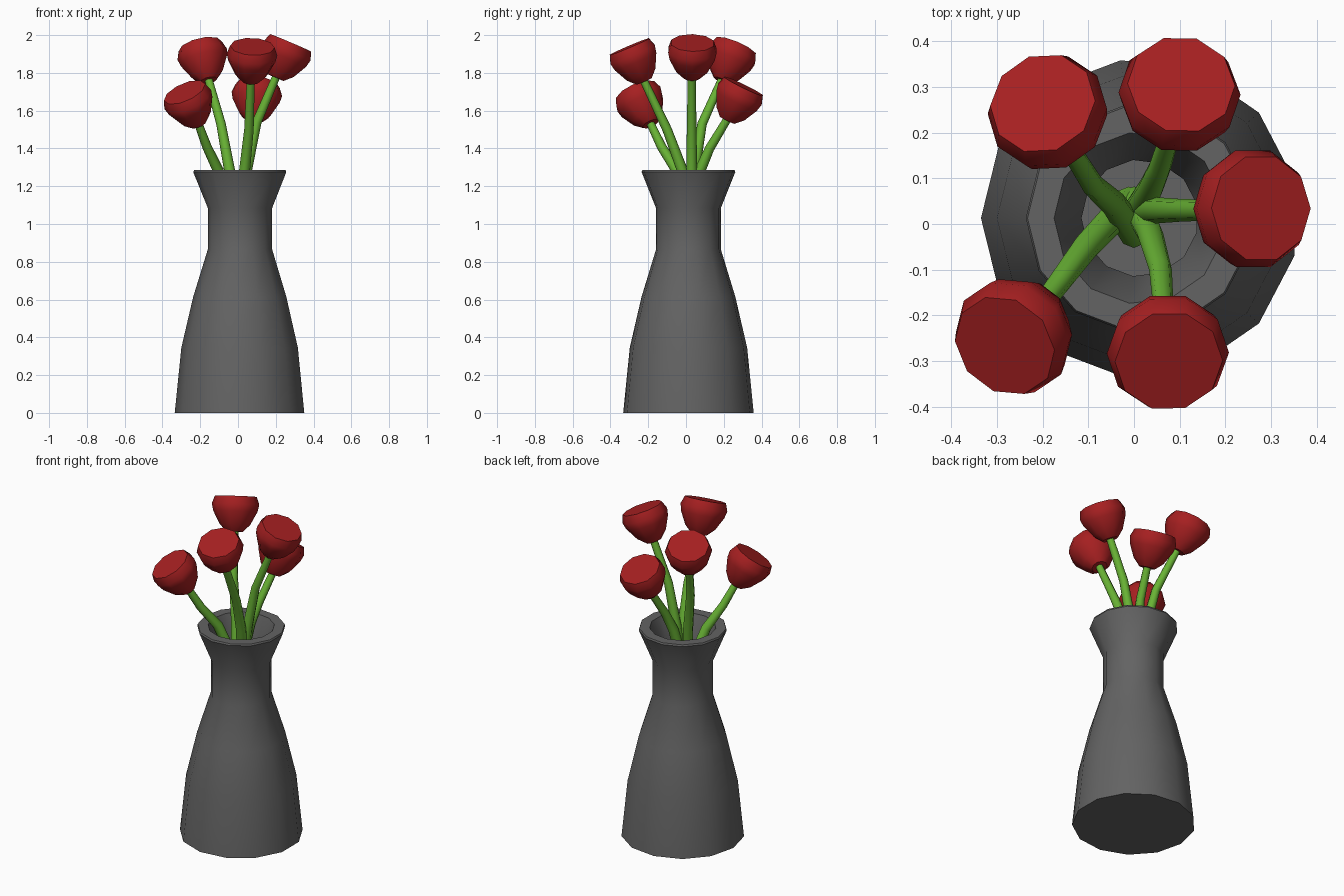
import bpy, bmesh
from math import cos, sin, pi, radians
from mathutils import Vector

cube = bpy.data.objects.get("Cube")
if cube:
    bpy.data.objects.remove(cube, do_unlink=True)


def material(name, rgb):
    m = bpy.data.materials.new(name)
    m.use_nodes = True
    m.diffuse_color = (*rgb, 1)
    m.node_tree.nodes["Principled BSDF"].inputs["Base Color"].default_value = (*rgb, 1)
    return m


GREY = material("dark grey ceramic", (0.125, 0.125, 0.125))
RED = material("deep red petals", (0.38, 0.014, 0.015))
GREEN = material("leaf green", (0.14, 0.45, 0.035))


def loft(name, rings, sides, mat, phase=0.0, angle=40):
    """Skin capped rings given as (centre, axis, radius)."""
    bm = bmesh.new()
    loops = []
    for centre, axis, radius in rings:
        q = Vector((0, 0, 1)).rotation_difference(Vector(axis))
        loops.append([bm.verts.new(Vector(centre) + q @ Vector(
            (radius * cos(phase + 2 * pi * i / sides),
             radius * sin(phase + 2 * pi * i / sides), 0))) for i in range(sides)])
    for a, b in zip(loops, loops[1:]):
        for i in range(sides):
            j = (i + 1) % sides
            bm.faces.new((a[i], a[j], b[j], b[i]))
    bm.faces.new(loops[0][::-1])
    bm.faces.new(loops[-1])
    bmesh.ops.recalc_face_normals(bm, faces=bm.faces)
    mesh = bpy.data.meshes.new(name)
    bm.to_mesh(mesh)
    bm.free()
    mesh.materials.append(mat)
    obj = bpy.data.objects.new(name, mesh)
    bpy.context.collection.objects.link(obj)
    bpy.ops.object.select_all(action="DESELECT")
    obj.select_set(True)
    bpy.context.view_layer.objects.active = obj
    bpy.ops.object.shade_smooth_by_angle(angle=radians(angle))
    return obj


# Vase: outer wall up to the rim, then inner wall down to the floor
UP = (0, 0, 1)
vase_profile = [(0.348, 0), (0.313, 0.345), (0.25, 0.615), (0.173, 0.865), (0.173, 1.085),
                (0.25, 1.275), (0.246, 1.285), (0.188, 1.285), (0.128, 1.11), (0.128, 0.88),
                (0.2, 0.6), (0.265, 0.33), (0.29, 0.06)]
loft("vase", [((0.013, 0.013, z), UP, r) for r, z in vase_profile], 13, GREY, phase=pi)

# Flower cup profile: radius and distance along its axis
cup = [(0.045, 0), (0.086, 0.04), (0.125, 0.115), (0.134, 0.155), (0.118, 0.2)]

# Each flower: cup axis, then stem points from the cup down into the vase
flowers = {
    "back_right": ((-0.05, 0.085, 0.2), [(-0.155, 0.188, 1.76), (-0.09, 0.085, 1.53),
                                        (-0.045, 0.045, 1.285), (0, -0.02, 0.95)]),
    "back_left": ((0.018, 0.095, 0.195), [(0.087, 0.218, 1.55), (0.057, 0.125, 1.4),
                                         (0.035, 0.075, 1.285), (-0.01, 0, 0.95)]),
    "left": ((0.085, 0.005, 0.2), [(0.2, 0.03, 1.775), (0.1, 0.03, 1.54),
                                  (0.045, 0.03, 1.285), (0, 0.03, 0.95)]),
    "front_left": ((0.01, -0.085, 0.2), [(0.067, -0.222, 1.755), (0.058, -0.1, 1.5),
                                        (0.035, -0.02, 1.285), (0, 0.05, 0.95)]),
    "front_right": ((-0.085, -0.09, 0.19), [(-0.208, -0.187, 1.53), (-0.165, -0.13, 1.41),
                                           (-0.105, -0.05, 1.285), (-0.01, 0.05, 0.95)]),
}
for name, (axis, path) in flowers.items():
    d = Vector(axis).normalized()
    base = Vector(path[0])
    loft(name + "_flower", [(base + d * h, d, r) for r, h in cup], 10, RED, angle=35)
    pts = [base + d * 0.02] + [Vector(p) for p in path[1:]]
    rings = []
    for i, p in enumerate(pts):
        tangent = pts[max(i - 1, 0)] - pts[min(i + 1, len(pts) - 1)]
        rings.append((p, tangent, 0.021 + 0.004 * i))
    loft(name + "_stem", rings, 8, GREEN, angle=65)
